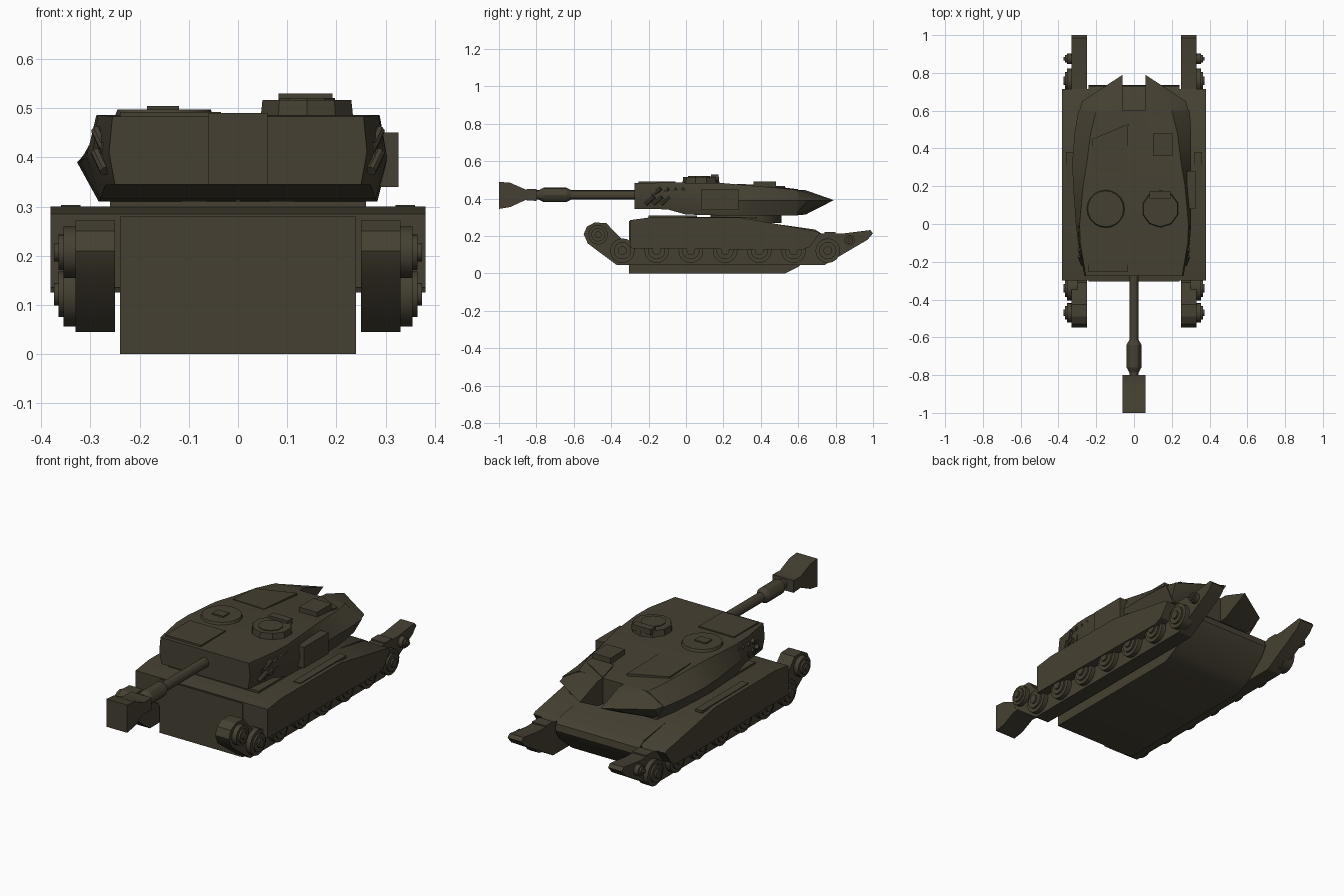
import bpy, bmesh
from math import radians, sin, cos
from mathutils import Vector, Matrix

cube = bpy.data.objects.get("Cube")
if cube:
    bpy.data.objects.remove(cube, do_unlink=True)

OLIVE = (0.06, 0.051, 0.032, 1)
olive = bpy.data.materials.new("dark olive paint")
olive.use_nodes = True
olive.diffuse_color = OLIVE
bsdf = next(n for n in olive.node_tree.nodes if n.type == 'BSDF_PRINCIPLED')
bsdf.inputs["Base Color"].default_value = OLIVE
bsdf.inputs["Roughness"].default_value = 0.8
parts = []


def finish(name, bm):
    bmesh.ops.recalc_face_normals(bm, faces=bm.faces[:])
    mesh = bpy.data.meshes.new(name)
    bm.to_mesh(mesh)
    bm.free()
    mesh.materials.append(olive)
    obj = bpy.data.objects.new(name, mesh)
    bpy.context.scene.collection.objects.link(obj)
    parts.append(obj)
    return obj


def extrude_x(bm, faces, width):
    geom = bmesh.ops.extrude_face_region(bm, geom=faces)["geom"]
    verts = [v for v in geom if isinstance(v, bmesh.types.BMVert)]
    bmesh.ops.translate(bm, verts=verts, vec=(width, 0, 0))


def prism(name, profile, x0, x1):
    """Side profile of (y, z) points extruded across x."""
    bm = bmesh.new()
    face = bm.faces.new([bm.verts.new((x0, y, z)) for y, z in profile])
    extrude_x(bm, [face], x1 - x0)
    return finish(name, bm)


def solid(name, points):
    """Convex solid around a few corner points."""
    bm = bmesh.new()
    verts = [bm.verts.new(p) for p in points]
    out = bmesh.ops.convex_hull(bm, input=verts)
    loose = [v for v in out["geom_interior"] if isinstance(v, bmesh.types.BMVert)]
    bmesh.ops.delete(bm, geom=loose, context='VERTS')
    bmesh.ops.dissolve_limit(bm, angle_limit=radians(1), verts=bm.verts[:], edges=bm.edges[:])
    return finish(name, bm)


def box(name, low, high):
    return solid(name, [(x, y, z) for x in (low[0], high[0])
                        for y in (low[1], high[1]) for z in (low[2], high[2])])


def rod(name, start, end, r, r2=None, sides=16):
    """Cylinder or cone between two points."""
    start, end = Vector(start), Vector(end)
    axis = end - start
    bm = bmesh.new()
    place = Matrix.Translation((start + end) / 2) @ axis.to_track_quat('Z', 'Y').to_matrix().to_4x4()
    bmesh.ops.create_cone(bm, cap_ends=True, segments=sides, radius1=r,
                          radius2=r if r2 is None else r2, depth=axis.length, matrix=place)
    return finish(name, bm)


def loft(name, rings):
    bm = bmesh.new()
    rows = [[bm.verts.new(p) for p in ring] for ring in rings]
    for a, b in zip(rows, rows[1:]):
        for i in range(len(a)):
            j = (i + 1) % len(a)
            bm.faces.new((a[i], a[j], b[j], b[i]))
    bm.faces.new(rows[0])
    bm.faces.new(rows[-1])
    return finish(name, bm)


# Hull body and the wide upper deck with its side skirts
prism("hull_body", [(-.305, 0), (.53, 0), (.6, .035), (.71, .13), (.735, .175),
                    (.73, .21), (.69, .235), (.3, .29), (-.305, .28)], -.24, .24)
prism("upper_deck", [(-.3, .135), (.62, .125), (.665, .145), (.715, .215), (.7, .225),
                     (.3, .298), (-.19, .3), (-.3, .285)], -.381, .381)
box("engine_deck", (-.26, -.2, .29), (.26, .06, .31))
rod("turret_ring", (0, .32, .27), (0, .32, .33), .19, sides=24)

# Tracks, recessed inner walls and wheels on both sides
track = [(-.37, .045), (-.525, .16), (-.547, .21), (-.53, .25), (-.49, .272), (-.425, .27),
         (-.395, .235), (-.31, .15), (.64, .15), (.7, .215), (.85, .215), (.985, .232),
         (1, .215), (.97, .18), (.74, .045)]
for s, side in ((1, "left"), (-1, "right")):
    for part in ("track_band", "track_wall"):
        bm = bmesh.new()
        is_band = part == "track_band"
        x = .24 if is_band else .25
        face = bm.faces.new([bm.verts.new((s * x, y, z)) for y, z in track])
        rim = bmesh.ops.inset_region(bm, faces=[face], thickness=.014, use_even_offset=True)["faces"]
        if is_band:
            bmesh.ops.delete(bm, geom=[face], context='FACES_ONLY')
            extrude_x(bm, rim, s * .138)
        else:
            bmesh.ops.delete(bm, geom=rim, context='FACES')
            extrude_x(bm, [face], s * .08)
        finish(f"{side}_{part}", bm)

    wheels = [(-.34 + i * .183, .122, .066) for i in range(7)]
    wheels += [(-.47, .207, .052), (.875, .178, .028)]
    for n, (y, z, r) in enumerate(wheels):
        for label, reach, size in (("tyre", .355, 1), ("rim", .365, .7), ("hub", .374, .35)):
            rod(f"{side}_wheel_{label}_{n}", (s * .3, y, z), (s * reach, y, z), r * size)

    # Stowage strips on the deck edges
    box(f"{side}_stowage_strip", (s * .32, 0, .29), (s * .36, .38, .303))
    # Guard block over the end of the track
    box(f"{side}_track_guard", (s * .25, .74, .19), (s * .33, .8, .222))

# Turret: rows are y, half widths at roof, cheek and floor, then their heights
stations = [(-.275, .255, .262, .25, .483, .41, .345),
            (-.1, .285, .295, .27, .486, .41, .343),
            (0, .288, .308, .28, .485, .4, .315),
            (.2, .27, .322, .283, .483, .39, .31),
            (.32, .25, .327, .28, .472, .39, .31),
            (.48, .23, .315, .27, .459, .39, .31),
            (.6, .2, .295, .25, .446, .39, .31)]
rings = []
for y, top, mid, low, zt, zm, zl in stations:
    left = min(mid, .303)
    rings.append([(-top, y, zt), (top, y, zt), (left, y, zm),
                  (low, y, zl), (-low, y, zl), (-mid, y, zm)])
loft("turret_shell", rings)

# Pointed armour wedges with a slot between them
for s, side in ((1, "left"), (-1, "right")):
    wedge = [(.06, .58, .447), (.2, .58, .447), (.295, .58, .39), (.25, .58, .31),
             (.06, .58, .31), (.06, .64, .445), (.18, .61, .443), (.06, .64, .315),
             (.06, .79, .392), (.275, .65, .39)]
    solid(f"{side}_armour_wedge", [(s * x, y, z) for x, y, z in wedge])

    # Two slanted rows of smoke tubes
    for row in range(2):
        for i in range(4):
            y, z = -.215 + row * .035 + i * .042, .372 + row * .045
            rod(f"{side}_smoke_tube_{row}_{i}", (s * .27, y, z),
                (s * .288, y + .045, z + .038), .011, sides=8)
    box(f"{side}_tube_bracket", (s * .25, -.2, .39), (s * .278, -.02, .43))

# Turret roof fittings
rod("cupola", (.14, .08, .47), (.14, .08, .516), .1, .095, sides=10)
rod("cupola_hatch", (.14, .07, .5), (.14, .07, .52), .06, sides=10)
box("cupola_sight", (.082, .135, .5), (.192, .175, .53))
rod("loader_hatch", (-.15, .08, .47), (-.15, .08, .497), .105, .095, sides=20)
box("hatch_handle", (-.185, .05, .49), (-.12, .1, .504))
box("roof_panel", (-.24, -.255, .47), (-.035, -.055, .492))
box("gunner_sight", (.1, .36, .44), (.205, .48, .493))
solid("sight_channel", [(x, y, z) for x, y, z in
      ((.06, .6, .45), (.08, .48, .465), (.21, .48, .465), (.21, .52, .46),
       (.06, .6, .42), (.21, .48, .42))])
slab = [(-.225, .28), (-.04, .27), (-.03, .53), (-.22, .45)]
solid("sloped_roof_plate", [(x, y, z) for x, y in slab
                            for z in (.44, .493 - .05 * y)])
box("left_side_box", (.28, .08, .34), (.326, .28, .45))

# Gun barrel, sleeve and flared muzzle block
for name, y0, y1, ra, rb in (("barrel", -.25, -.82, .025, .025),
                             ("sleeve_root", -.615, -.64, .026, .039),
                             ("sleeve", -.64, -.76, .039, .039),
                             ("sleeve_tip", -.76, -.785, .039, .026)):
    rod(name, (0, y0, .42), (0, y1, .42), ra, rb, sides=12)
prism("muzzle_block", [(-.8, .452), (-.86, .45), (-.94, .485), (-1, .49),
                       (-1, .345), (-.94, .355), (-.86, .392), (-.8, .388)], -.06, .06)

# Smooth shading on curved parts, sharp elsewhere
bpy.ops.object.select_all(action='DESELECT')
for obj in parts:
    obj.select_set(True)
bpy.context.view_layer.objects.active = parts[0]
bpy.ops.object.shade_smooth_by_angle(angle=radians(30))
